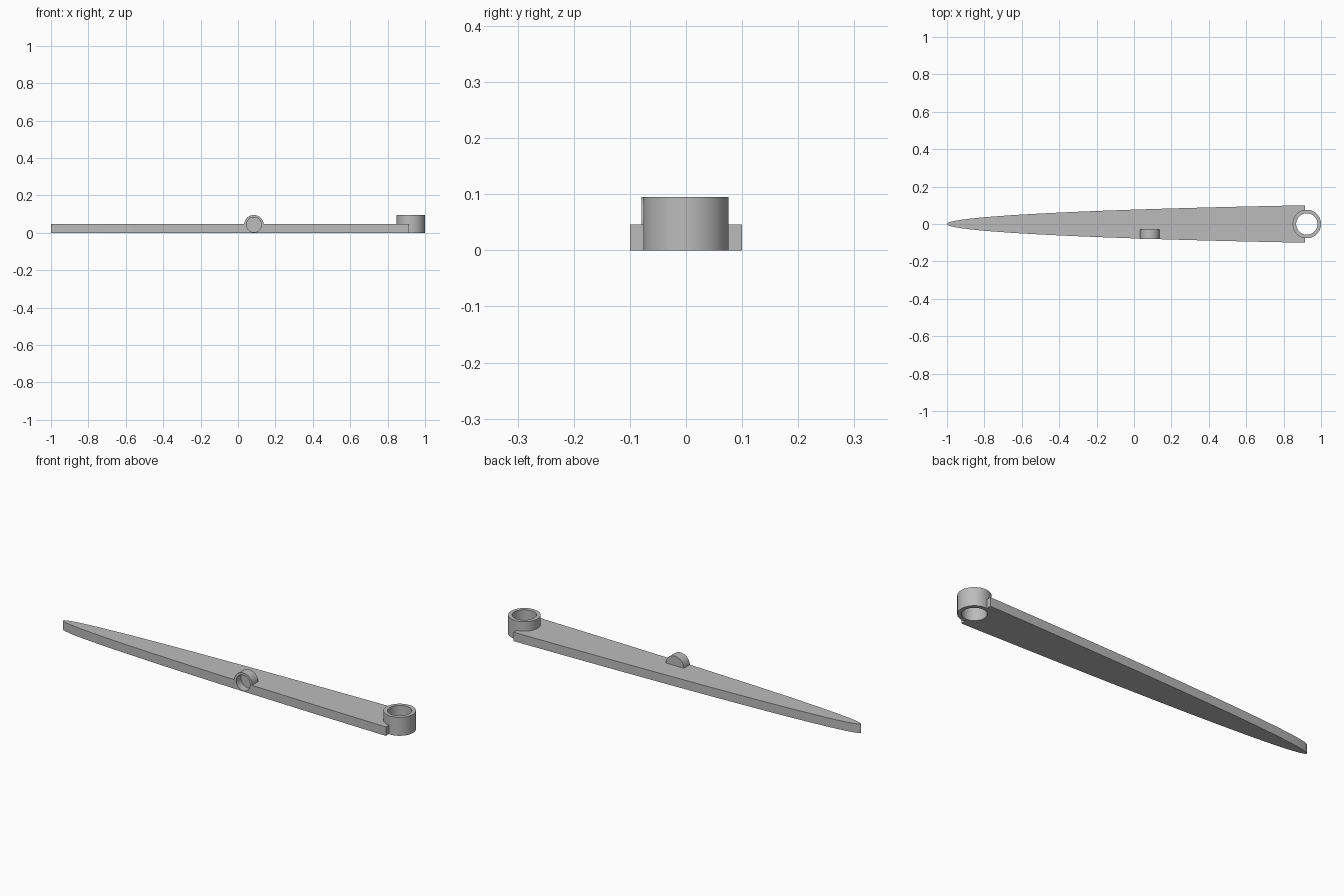
import bpy, bmesh, math
from mathutils import Matrix

cube = bpy.data.objects.get("Cube")
if cube:
    bpy.data.objects.remove(cube, do_unlink=True)

grey = bpy.data.materials.new("plain_grey")
grey.use_nodes = True
color = (0.5, 0.5, 0.5, 1)
grey.diffuse_color = color
grey.node_tree.nodes["Principled BSDF"].inputs["Base Color"].default_value = color

THICK, TALL = 0.046, 0.095
TIP, ROOT, HALF = -1.0, 0.915, 0.1
RING_X = 0.924
BOSS_X, BOSS_Z = 0.085, 0.043


def finish(bm, name):
    bmesh.ops.recalc_face_normals(bm, faces=bm.faces)
    mesh = bpy.data.meshes.new(name)
    bm.to_mesh(mesh)
    bm.free()
    mesh.materials.append(grey)
    obj = bpy.data.objects.new(name, mesh)
    bpy.context.collection.objects.link(obj)
    return obj


def cylinder(name, radius, depth, center, along_y=False, floor=None):
    bm = bmesh.new()
    turn = Matrix.Rotation(math.pi / 2 if along_y else 0, 4, 'X')
    bmesh.ops.create_cone(bm, cap_ends=True, segments=64, radius1=radius, radius2=radius,
                          depth=depth, matrix=Matrix.Translation(center) @ turn)
    if floor is not None:
        # trim away everything under the floor height
        cut = bmesh.ops.bisect_plane(bm, geom=bm.verts[:] + bm.edges[:] + bm.faces[:],
                                     plane_co=(0, 0, floor), plane_no=(0, 0, -1), clear_outer=True)
        bmesh.ops.holes_fill(bm, edges=[e for e in cut["geom_cut"] if isinstance(e, bmesh.types.BMEdge)])
    return finish(bm, name)


def carve(obj, cutter):
    mod = obj.modifiers.new("carve", 'BOOLEAN')
    mod.operation, mod.solver, mod.object = 'DIFFERENCE', 'EXACT', cutter


# Blade outline: slender rounded taper from the tip to the square root
def half_width(x):
    curve = lambda t: math.sqrt(9 * t - t * t)
    return HALF * curve(x - TIP) / curve(ROOT - TIP)


steps = 48
xs = [TIP + (ROOT - TIP) * (i / steps) ** 2 for i in range(steps + 1)]
outline = [(x, -half_width(x)) for x in xs] + [(x, half_width(x)) for x in reversed(xs[1:])]
bm = bmesh.new()
base = bm.faces.new([bm.verts.new((x, y, 0)) for x, y in outline])
top = bmesh.ops.extrude_face_region(bm, geom=[base])
bmesh.ops.translate(bm, vec=(0, 0, THICK),
                    verts=[v for v in top["geom"] if isinstance(v, bmesh.types.BMVert)])
blade = finish(bm, "blade")

# Upright pivot ring and sideways socket
ring = cylinder("pivot_ring", 0.076, TALL, (RING_X, 0, TALL / 2))
boss = cylinder("socket_boss", 0.052, 0.049, (BOSS_X, -0.0545, BOSS_Z), True, 0.03)

# Bores
bore = cylinder("ring_bore_cutter", 0.057, 0.5, (RING_X, 0, 0))
socket = cylinder("socket_cutter", 0.04, 0.1, (BOSS_X, -0.09, BOSS_Z), True)
carve(ring, bore)
carve(blade, bore)
carve(blade, socket)
carve(boss, socket)

# Apply the cuts, then shade smooth with sharp edges kept
for obj in (blade, ring, boss):
    bpy.ops.object.select_all(action='DESELECT')
    obj.select_set(True)
    bpy.context.view_layer.objects.active = obj
    for mod in list(obj.modifiers):
        bpy.ops.object.modifier_apply(modifier=mod.name)
    bpy.ops.object.shade_smooth_by_angle(angle=math.radians(30))
for cutter in (bore, socket):
    bpy.data.objects.remove(cutter, do_unlink=True)
